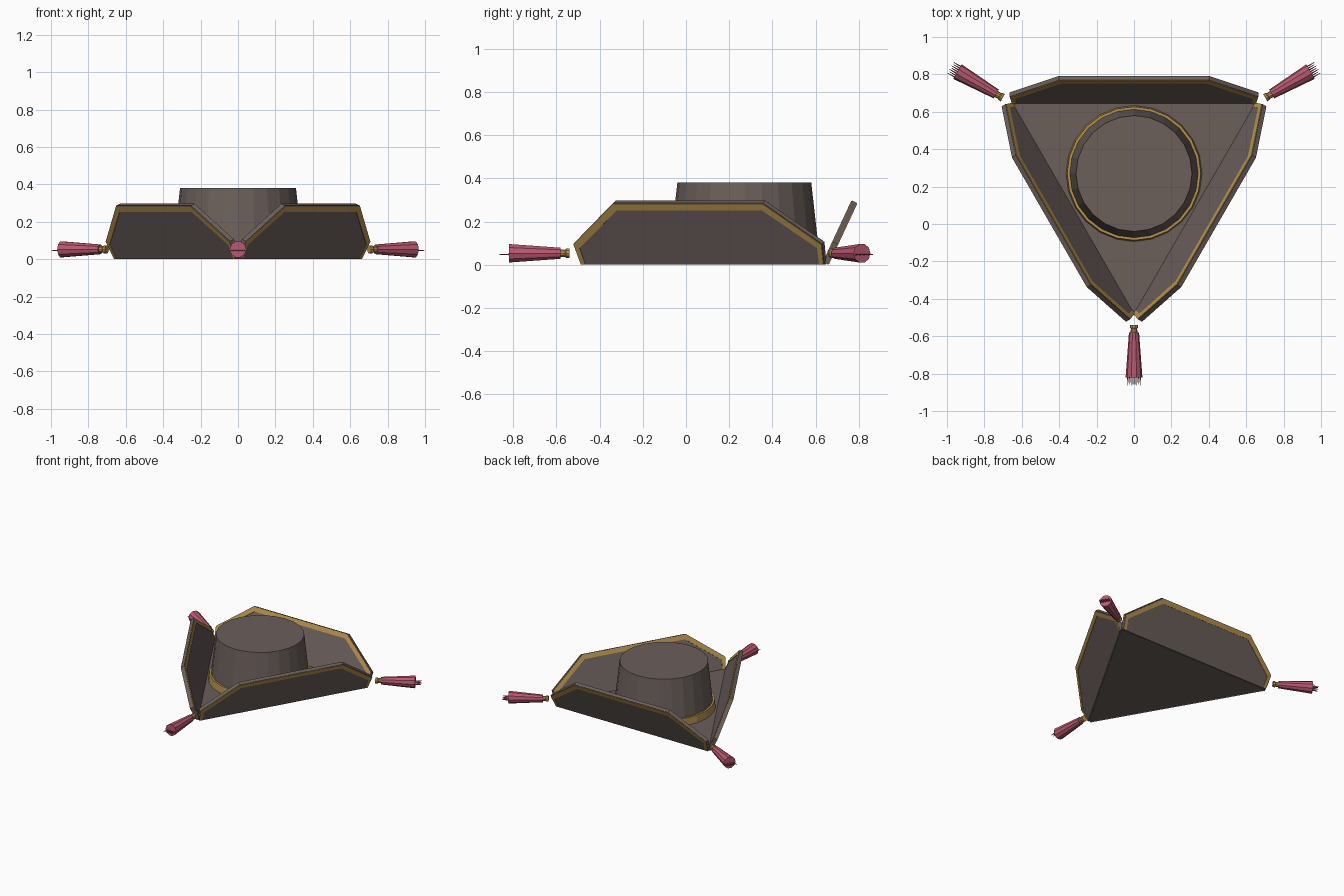
import bpy, bmesh
from math import sin, cos, pi, radians
from mathutils import Matrix, Vector

if "Cube" in bpy.data.objects:
    bpy.data.objects.remove(bpy.data.objects["Cube"])

C = Vector((0, 0.27, 0))        # centre of the three-fold symmetry
LEAN = radians(25)


def material(name, rgb):
    m = bpy.data.materials.new(name)
    m.diffuse_color = (*rgb, 1)
    m.use_nodes = True
    m.node_tree.nodes["Principled BSDF"].inputs["Base Color"].default_value = m.diffuse_color
    return m


FELT = material("felt", (0.147, 0.115, 0.105))
GOLD = material("gold", (0.48, 0.29, 0.077))
PINK = material("rose", (0.48, 0.10, 0.16))


def turn(k):
    return Matrix.Translation(C) @ Matrix.Rotation(k * 2 * pi / 3, 4, 'Z')


def finish(name, bm, mat, mw=Matrix()):
    bmesh.ops.recalc_face_normals(bm, faces=bm.faces)
    me = bpy.data.meshes.new(name)
    bm.to_mesh(me)
    bm.free()
    me.materials.append(mat)
    ob = bpy.data.objects.new(name, me)
    ob.matrix_world = mw
    bpy.context.collection.objects.link(ob)
    return ob


def lathe(name, profile, n, mat, mw, closed=False):
    bm = bmesh.new()
    rings = [[bm.verts.new((r * cos(2 * pi * i / n), r * sin(2 * pi * i / n), z))
              for i in range(n)] for r, z in profile]
    pairs = list(zip(rings, rings[1:]))
    if closed:
        pairs.append((rings[-1], rings[0]))
    else:
        bm.faces.new(rings[0])
        bm.faces.new(rings[-1])
    for a, b in pairs:
        for i in range(n):
            j = (i + 1) % n
            bm.faces.new((a[i], a[j], b[j], b[i]))
    return finish(name, bm, mat, mw)


def slab(bm, pts, thick):
    # flat plate in the leaning plane of a brim flap
    def place(u, h, t):
        return (u, 0.377 + h * sin(LEAN) + t * cos(LEAN), 0.006 + h * cos(LEAN) - t * sin(LEAN))
    lo, hi = [[bm.verts.new(place(u, h, t)) for u, h in pts] for t in (-thick / 2, thick / 2)]
    bm.faces.new(lo)
    bm.faces.new(hi)
    for i in range(len(pts)):
        j = (i + 1) % len(pts)
        bm.faces.new((lo[i], lo[j], hi[j], hi[i]))


# flat triangular brim
lathe("brim_base", [(0.757, 0.002), (0.757, 0.03)], 3, FELT,
      Matrix.Translation(C) @ Matrix.Rotation(-pi / 2, 4, 'Z'))

# crown and hat band
lathe("crown", [(0.35, 0.025), (0.31, 0.38)], 24, FELT, Matrix.Translation(C))
lathe("hat_band", [(0.34, 0.025), (0.364, 0.025), (0.357, 0.085), (0.335, 0.085)],
      24, GOLD, Matrix.Translation(C), closed=True)

# turned-up flaps with a gold border proud of both faces
outer = [(0.65, 0), (0.665, 0.105), (0.40, 0.315)]
edge = [(0.648, 0.003), (0.662, 0.103), (0.399, 0.311)]
inner = [(0.625, 0.003), (0.635, 0.085), (0.387, 0.278)]


def mirrored(p):
    return p + [(-u, h) for u, h in reversed(p)]


for k in range(3):
    bm = bmesh.new()
    slab(bm, mirrored(outer), 0.025)
    finish(f"brim_flap_{k}", bm, FELT, turn(k))
    bm = bmesh.new()
    e, i = mirrored(edge), mirrored(inner)
    for s in range(5):
        slab(bm, [e[s], e[s + 1], i[s + 1], i[s]], 0.031)
    bmesh.ops.remove_doubles(bm, verts=bm.verts, dist=1e-5)
    inside = [f for f in bm.faces if all(len(x.link_faces) > 2 for x in f.edges)]
    seams = {}
    for f in bm.faces:
        seams.setdefault(frozenset(f.verts), []).append(f)
    doubled = [f for fs in seams.values() if len(fs) > 1 for f in fs]
    bmesh.ops.delete(bm, geom=list(set(inside + doubled)), context='FACES_ONLY')
    finish(f"gold_trim_{k}", bm, GOLD, turn(k))

# tassels at the three points
for k in range(3):
    out = turn(k) @ Matrix.Translation((0, 0, 0.053)) @ Matrix.Rotation(pi / 2, 4, 'X')
    lathe(f"tassel_knot_{k}", [(0.022, 0.81), (0.022, 0.825), (0.017, 0.83), (0.019, 0.86)],
          10, GOLD, out)
    lathe(f"tassel_{k}", [(0.027, 0.85), (0.045, 1.09)], 10, PINK, out)
    bm = bmesh.new()
    for s in range(7):
        x = (s - 3) * 0.011
        length = 0.06 - 0.006 * (s % 2)
        bmesh.ops.create_cone(bm, cap_ends=True, segments=5, radius1=0.005, radius2=0.0015,
                              depth=length,
                              matrix=Matrix.Translation((x, -0.006, 1.073 + length / 2)))
    finish(f"tassel_fringe_{k}", bm, PINK, out)
